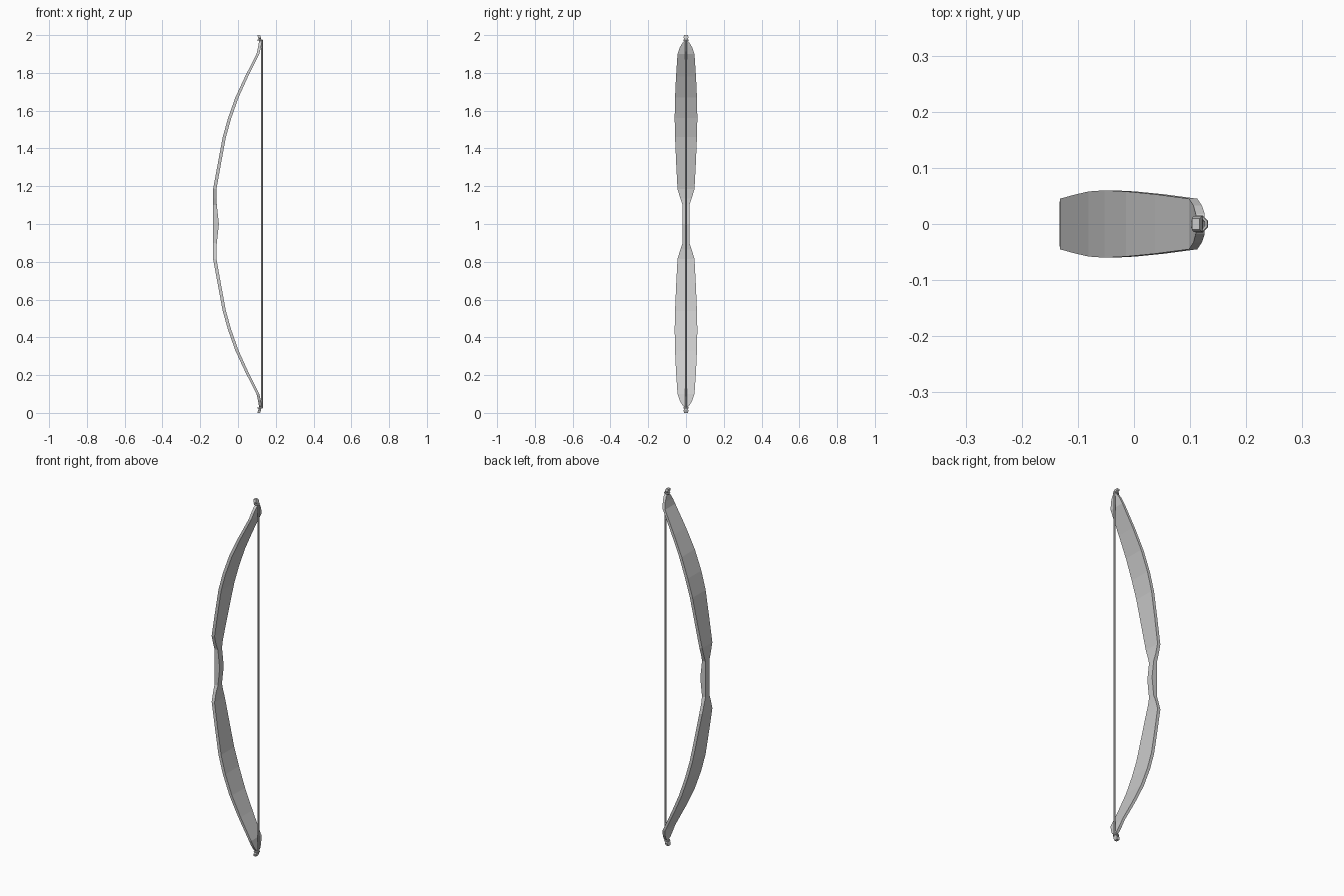
import bpy, bmesh, math
from mathutils import Matrix, Vector

if "Cube" in bpy.data.objects:
    bpy.data.objects.remove(bpy.data.objects["Cube"])


def finish(name, bm, mirror=True):
    bmesh.ops.recalc_face_normals(bm, faces=bm.faces)
    me = bpy.data.meshes.new(name)
    bm.to_mesh(me)
    bm.free()
    ob = bpy.data.objects.new(name, me)
    ob.location.z = 1.0          # bow centre is the mirror plane
    bpy.context.collection.objects.link(ob)
    if mirror:
        m = ob.modifiers.new("mirror", 'MIRROR')
        m.use_axis = (False, False, True)
        m.merge_threshold = 0.0005
    return ob


# Bow stave: height above centre, outer x, inner x, half width
sections = [
    (0.00, -0.133, -0.101, 0.018),
    (0.10, -0.133, -0.112, 0.018),
    (0.135, -0.133, -0.115, 0.030),
    (0.185, -0.132, -0.114, 0.045),
    (0.32, -0.107, -0.090, 0.052),
    (0.46, -0.081, -0.064, 0.058),
    (0.56, -0.053, -0.036, 0.060),
    (0.67, -0.014, 0.003, 0.058),
    (0.78, 0.037, 0.053, 0.053),
    (0.90, 0.098, 0.113, 0.045),
    (0.935, 0.106, 0.121, 0.033),
    (0.960, 0.110, 0.126, 0.018),
    (0.968, 0.111, 0.125, 0.009),
    (0.980, 0.109, 0.122, 0.009),
    (0.986, 0.106, 0.122, 0.014),
    (1.000, 0.103, 0.117, 0.010),
]
bm = bmesh.new()
rings = []
for z, xo, xi, w in sections:
    rings.append([bm.verts.new(p) for p in
                  ((xo, -w, z), (xi, -w, z), (xi, w, z), (xo, w, z))])
for a, b in zip(rings, rings[1:]):
    for i in range(4):
        j = (i + 1) % 4
        bm.faces.new((a[i], a[j], b[j], b[i]))
bm.faces.new(rings[-1])
finish("bow_stave", bm)

# Bow string
bm = bmesh.new()
bmesh.ops.create_cone(bm, cap_ends=True, segments=8, radius1=0.0055,
                      radius2=0.0055, depth=1.95,
                      matrix=Matrix.Translation((0.1265, 0, 0)))
finish("bow_string", bm, mirror=False)

# String loops around the tips
bm = bmesh.new()
N, M = 8, 6
loop = []
for i in range(N):
    a = 2 * math.pi * (i + 0.5) / N
    d = Vector((math.cos(a), math.sin(a), 0))
    ring = []
    for j in range(M):
        b = 2 * math.pi * j / M
        p = Vector((0.1165, 0, 0.974)) + d * (0.0125 + 0.004 * math.cos(b))
        p.z += 0.004 * math.sin(b)
        ring.append(bm.verts.new(p))
    loop.append(ring)
for i in range(N):
    a, b = loop[i], loop[(i + 1) % N]
    for j in range(M):
        k = (j + 1) % M
        bm.faces.new((a[j], b[j], b[k], a[k]))
finish("string_loops", bm)
